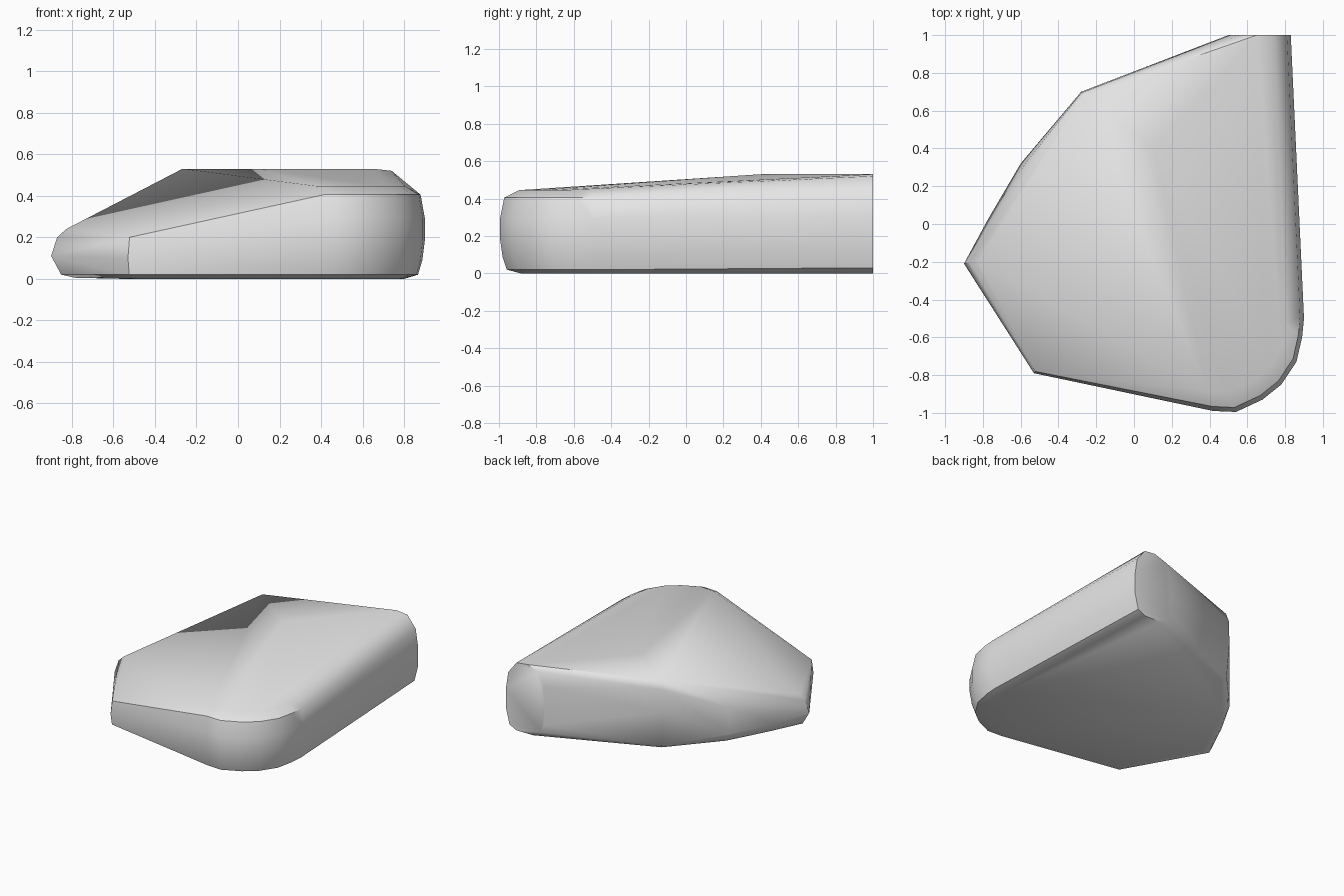
import bpy, bmesh, math
from mathutils import Vector

cube = bpy.data.objects.get("Cube")
if cube:
    bpy.data.objects.remove(cube, do_unlink=True)

stone = bpy.data.materials.new("light_grey")
stone.use_nodes = True
grey = (0.8, 0.8, 0.8, 1)
stone.diffuse_color = grey
stone.node_tree.nodes["Principled BSDF"].inputs["Base Color"].default_value = grey

points = []


def section(x, y, profile):
    """Vertical section at an outline point: (inset, height) pairs."""
    inward = (Vector((0.15, 0.0)) - Vector((x, y))).normalized()
    for inset, z in profile:
        points.append((x + inward.x * inset, y + inward.y * inset, z))


# Rounded front corner, swept around the outline
corner = [(0.42, -0.99), (0.54, -0.995), (0.68, -0.93), (0.78, -0.85),
          (0.86, -0.73), (0.89, -0.6), (0.9, -0.5)]
for x, y in corner:
    section(x, y, [(0.12, 0), (0.04, 0.02), (0.015, 0.09), (0, 0.19),
                   (0, 0.29), (0.025, 0.405), (0.11, 0.445)])

# Flat end face at the back, a rounded upright pill
pill = [(0.53, 0.04), (0.51, 0.1), (0.5, 0.25), (0.51, 0.4), (0.56, 0.5),
        (0.65, 0.53), (0.74, 0.52), (0.81, 0.43), (0.83, 0.3), (0.83, 0.15),
        (0.8, 0.03), (0.74, 0), (0.6, 0)]
points += [(x, 1.0, z) for x, z in pill]

# Tall corner, sloping side, low tip and front edge
section(-0.28, 0.7, [(0.06, 0), (0.02, 0.03), (0, 0.3), (0.005, 0.47), (0.025, 0.53)])
section(-0.6, 0.32, [(0.05, 0), (0.015, 0.03), (0, 0.07), (0.02, 0.27), (0.06, 0.355)])
section(-0.77, 0.03, [(0.05, 0.01), (0, 0.08), (0.025, 0.2), (0.06, 0.27)])
section(-0.9, -0.21, [(0.12, 0.005), (0.05, 0.02), (0, 0.11), (0.03, 0.2), (0.075, 0.24)])
section(-0.53, -0.79, [(0.08, 0), (0.01, 0.02), (0, 0.1), (0.012, 0.2)])

# Crown of the top surface
points.append((0.1, 0.4, 0.53))

# Convex body through the sections
bm = bmesh.new()
verts = [bm.verts.new(p) for p in points]
hull = bmesh.ops.convex_hull(bm, input=verts)
unused = {v for v in hull["geom_interior"] + hull["geom_unused"]
          if isinstance(v, bmesh.types.BMVert)}
bmesh.ops.delete(bm, geom=list(unused), context="VERTS")
bmesh.ops.dissolve_limit(bm, angle_limit=math.radians(0.5),
                         verts=bm.verts[:], edges=bm.edges[:])
bmesh.ops.recalc_face_normals(bm, faces=bm.faces[:])
mesh = bpy.data.meshes.new("stone_body")
bm.to_mesh(mesh)
bm.free()
mesh.materials.append(stone)
body = bpy.data.objects.new("stone_body", mesh)
bpy.context.collection.objects.link(body)

# Smooth shading with crisp rims
bpy.ops.object.select_all(action="DESELECT")
body.select_set(True)
bpy.context.view_layer.objects.active = body
bpy.ops.object.shade_smooth_by_angle(angle=math.radians(40))
